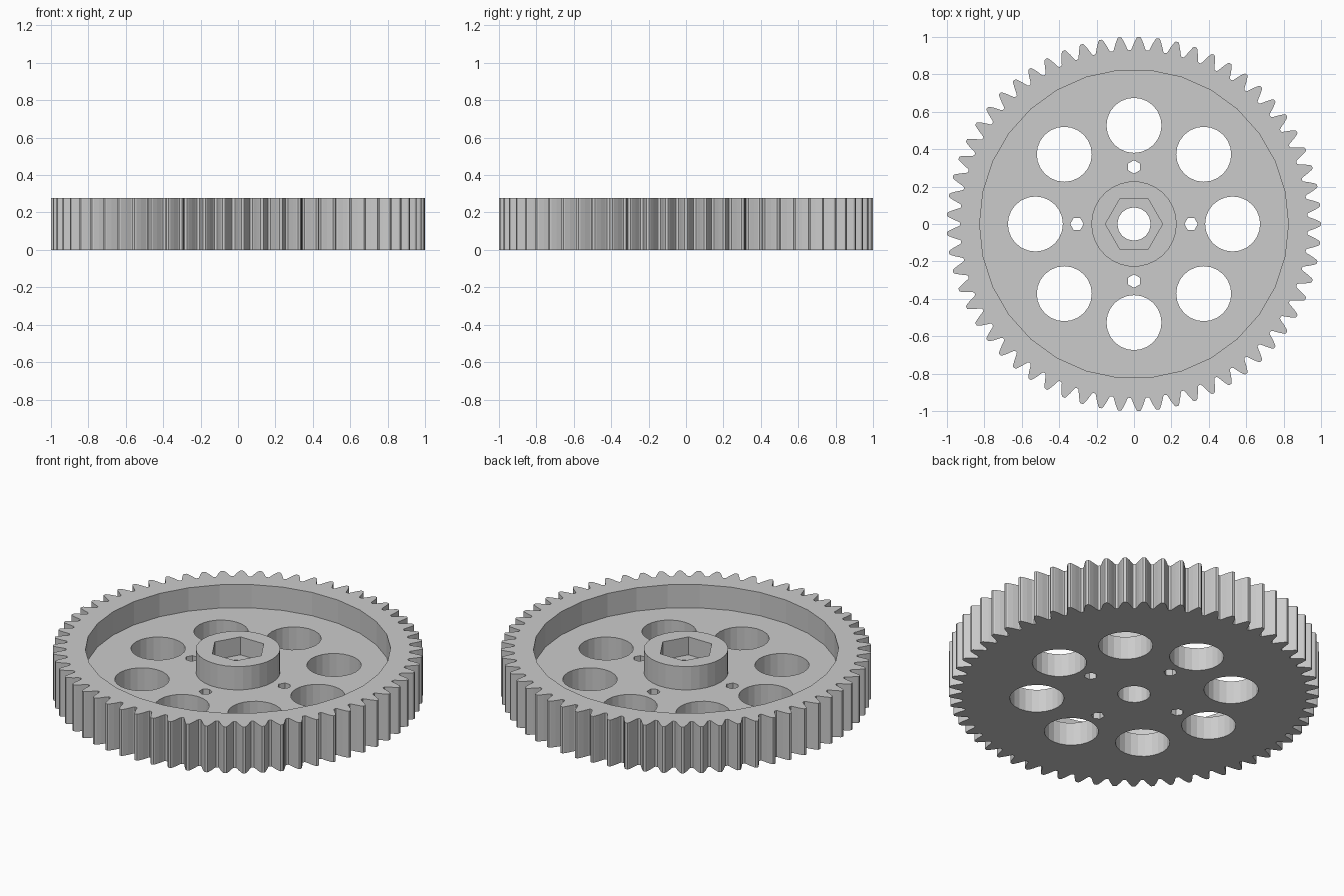
import bpy, bmesh, math
from math import cos, sin, pi, tau

cube = bpy.data.objects.get("Cube")
if cube:
    bpy.data.objects.remove(cube, do_unlink=True)

HEIGHT = 0.277
WEB = 0.138          # thickness of the thin web
TEETH = 61
OVER = 0.1           # how far cutters overshoot

grey = bpy.data.materials.new("plain_grey")
grey.use_nodes = True
colour = (0.6, 0.6, 0.6, 1)
grey.diffuse_color = colour
grey.node_tree.nodes["Principled BSDF"].inputs["Base Color"].default_value = colour


def polygon(radius, sides, centre=(0, 0), turn=0):
    return [(centre[0] + radius * cos(turn + tau * i / sides),
             centre[1] + radius * sin(turn + tau * i / sides)) for i in range(sides)]


def gear_outline():
    # half tooth: (half width, radius) from root to tip, mirrored for the other flank
    half = [(0.041, 0.929), (0.036, 0.937), (0.025, 0.967), (0.013, 0.993), (0.007, 1.0)]
    tooth = [(-w, r) for w, r in half] + [(w, r) for w, r in reversed(half)]
    points = []
    for i in range(TEETH):
        for w, r in tooth:
            a = tau * i / TEETH + w / r
            points.append((r * cos(a), r * sin(a)))
    return points


def add_prism(bm, outline, z0, z1):
    base = bm.faces.new([bm.verts.new((x, y, z0)) for x, y in outline])
    top = bmesh.ops.extrude_face_region(bm, geom=[base], use_keep_orig=True)
    moved = [g for g in top["geom"] if isinstance(g, bmesh.types.BMVert)]
    bmesh.ops.translate(bm, verts=moved, vec=(0, 0, z1 - z0))


def add_ring(bm, outer, inner, sides, z0, z1):
    loops = [[bm.verts.new((x, y, z)) for x, y in polygon(r, sides)]
             for r, z in ((outer, z0), (outer, z1), (inner, z1), (inner, z0))]
    for a, b in zip(loops, loops[1:] + loops[:1]):
        for i in range(sides):
            j = (i + 1) % sides
            bm.faces.new((a[i], a[j], b[j], b[i]))


def make_object(name, bm):
    bmesh.ops.recalc_face_normals(bm, faces=bm.faces[:])
    mesh = bpy.data.meshes.new(name)
    bm.to_mesh(mesh)
    bm.free()
    mesh.materials.append(grey)
    obj = bpy.data.objects.new(name, mesh)
    bpy.context.collection.objects.link(obj)
    return obj


# toothed blank
bm = bmesh.new()
add_prism(bm, gear_outline(), 0, HEIGHT)
gear = make_object("spur_gear", bm)

# ring-shaped recess between rim and hub
bm = bmesh.new()
add_ring(bm, 0.825, 0.228, 30, WEB, HEIGHT + OVER)
recess = make_object("recess_cutter", bm)

# shaft bore, lightening holes and small bolt holes
bm = bmesh.new()
add_prism(bm, polygon(0.089, 16), -OVER, HEIGHT + OVER)
for count, distance, radius, sides in ((8, 0.527, 0.147, 24), (4, 0.305, 0.036, 6)):
    for i in range(count):
        a = tau * i / count
        centre = (distance * cos(a), distance * sin(a))
        add_prism(bm, polygon(radius, sides, centre, a), -OVER, HEIGHT + OVER)
holes = make_object("hole_cutter", bm)

# hexagonal nut pocket in the hub
bm = bmesh.new()
add_prism(bm, polygon(0.153, 6), 0.17, HEIGHT + OVER)
pocket = make_object("pocket_cutter", bm)

# cut everything and keep the finished mesh
cutters = (recess, holes, pocket)
for cutter in cutters:
    cutter.hide_render = True
    cut = gear.modifiers.new(cutter.name, "BOOLEAN")
    cut.operation = "DIFFERENCE"
    cut.solver = "EXACT"
    cut.object = cutter
bpy.context.view_layer.update()
finished = bpy.data.meshes.new_from_object(
    gear.evaluated_get(bpy.context.evaluated_depsgraph_get()))
gear.modifiers.clear()
gear.data = finished
finished.name = "spur_gear"
for cutter in cutters:
    bpy.data.objects.remove(cutter, do_unlink=True)
